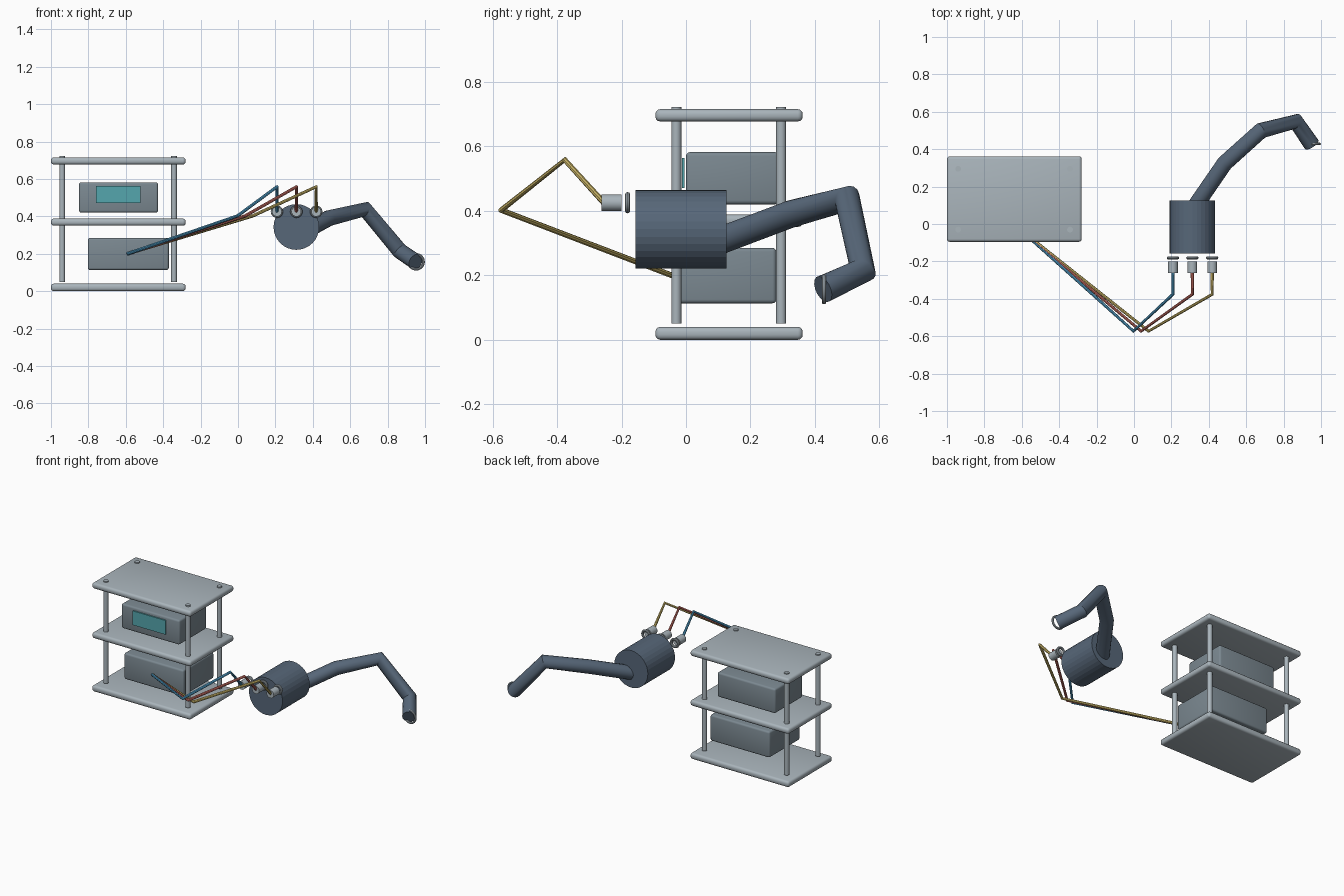
import bpy
import math

if "Cube" in bpy.data.objects:
    bpy.data.objects.remove(bpy.data.objects["Cube"])

# ---------- materials ----------
def mat(name, rgb):
    m = bpy.data.materials.new(name)
    m.diffuse_color = (*rgb, 1.0)
    m.use_nodes = True
    m.node_tree.nodes["Principled BSDF"].inputs["Base Color"].default_value = m.diffuse_color
    return m

LIGHT = mat("light steel", (0.40, 0.46, 0.50))
GREY = mat("case grey", (0.20, 0.25, 0.285))
DARK = mat("slate blue", (0.095, 0.135, 0.19))
TEAL = mat("screen teal", (0.09, 0.38, 0.42))
BLUE = mat("wire blue", (0.09, 0.38, 0.64))
RED = mat("wire red", (0.60, 0.16, 0.13))
YELLOW = mat("wire yellow", (0.64, 0.50, 0.15))


# ---------- helpers ----------
def finish(name, material, smooth=True):
    ob = bpy.context.object
    ob.name = name
    ob.data.materials.append(material)
    if smooth:
        bpy.ops.object.shade_smooth_by_angle(angle=math.radians(35))
    return ob


def box(name, lo, hi, material, bevel=0.0, segments=3):
    centre = [(a + b) / 2 for a, b in zip(lo, hi)]
    bpy.ops.mesh.primitive_cube_add(size=1, location=centre)
    ob = bpy.context.object
    ob.scale = [b - a for a, b in zip(lo, hi)]
    bpy.ops.object.transform_apply(location=False, rotation=False, scale=True)
    if bevel:
        mod = ob.modifiers.new("rounded edges", 'BEVEL')
        mod.width = bevel
        mod.segments = segments
        bpy.ops.object.modifier_apply(modifier=mod.name)
    return finish(name, material)


def cylinder(name, centre, radius, depth, material, along_y=False, sides=24, smooth=True):
    rot = (math.pi / 2, 0, 0) if along_y else (0, 0, 0)
    bpy.ops.mesh.primitive_cylinder_add(vertices=sides, radius=radius, depth=depth,
                                        location=centre, rotation=rot)
    return finish(name, material, smooth)


def ring(name, centre, major, minor, material):
    bpy.ops.mesh.primitive_torus_add(major_radius=major, minor_radius=minor,
                                     major_segments=32, minor_segments=10,
                                     location=centre, rotation=(math.pi / 2, 0, 0))
    return finish(name, material)


def tube(name, points, radius, material, resolution):
    curve = bpy.data.curves.new(name, 'CURVE')
    curve.dimensions = '3D'
    curve.bevel_depth = radius
    curve.bevel_resolution = resolution
    curve.use_fill_caps = True
    spline = curve.splines.new('POLY')
    spline.points.add(len(points) - 1)
    for p, co in zip(spline.points, points):
        p.co = (*co, 1)
    ob = bpy.data.objects.new(name, curve)
    bpy.context.collection.objects.link(ob)
    bpy.ops.object.select_all(action='DESELECT')
    ob.select_set(True)
    bpy.context.view_layer.objects.active = ob
    bpy.ops.object.convert(target='MESH')
    return finish(name, material)


# ---------- rack ----------
for label, z0, z1 in (("bottom", 0.0, 0.04), ("middle", 0.35, 0.388), ("top", 0.677, 0.715)):
    box(label + "_shelf", (-1, -0.095, z0), (-0.28, 0.362, z1), LIGHT, 0.015)

for side, x in (("left", -0.94), ("right", -0.342)):
    for end, y in (("front", -0.03), ("back", 0.295)):
        cylinder(f"{end}_{side}_post", (x, y, 0.386), 0.0155, 0.672, LIGHT)

# ---------- instrument cases ----------
box("lower_case", (-0.803, -0.04, 0.113), (-0.37, 0.28, 0.285), GREY, 0.012)
box("upper_case", (-0.85, 0.0, 0.42), (-0.427, 0.288, 0.582), GREY, 0.012)
box("screen", (-0.758, -0.012, 0.47), (-0.52, -0.004, 0.563), TEAL)

# ---------- drum with connectors and wires ----------
cylinder("drum", (0.312, -0.016, 0.343), 0.122, 0.282, DARK, True, 32, False)

for label, x, knee, m in (("blue", 0.208, -0.003, BLUE),
                          ("red", 0.312, 0.038, RED),
                          ("yellow", 0.418, 0.078, YELLOW)):
    cylinder(label + "_connector", (x, -0.231, 0.425), 0.026, 0.063, LIGHT, True)
    ring(label + "_connector_ring", (x, -0.181, 0.425), 0.025, 0.008, LIGHT)
    tube(label + "_wire", [(-0.59, -0.045, 0.2), (knee, -0.573, 0.402),
                           (x, -0.376, 0.558), (x, -0.255, 0.425)], 0.009, m, 2)

# ---------- bent hose and end ring ----------
tube("hose", [(0.33, 0.10, 0.305), (0.485, 0.325, 0.39), (0.68, 0.50, 0.437),
              (0.865, 0.548, 0.215), (0.95, 0.425, 0.157)], 0.043, DARK, 6)
ring("hose_end_ring", (0.952, 0.428, 0.157), 0.040, 0.007, LIGHT)
